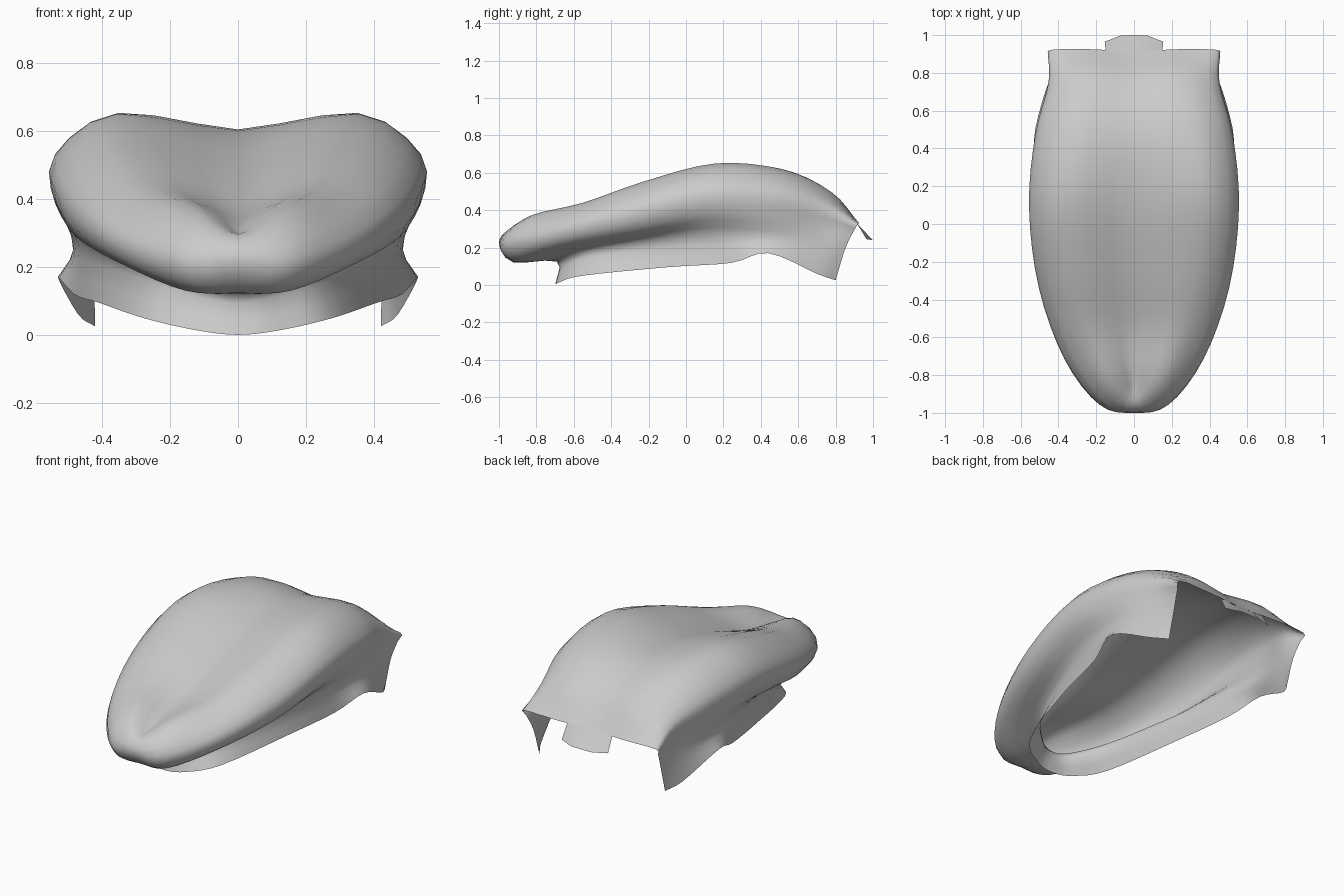
import bpy, bmesh
from mathutils import Vector

if "Cube" in bpy.data.objects:
    bpy.data.objects.remove(bpy.data.objects["Cube"])

# Lengthwise rails of the right half, each running from the back edge to the tip
spine = [(0, .91, .33), (0, .73, .505), (0, .47, .60), (0, .12, .575),
         (0, -.25, .475), (0, -.55, .37), (0, -.75, .325), (0, -.86, .30)]
crest = [(.22, .925, .33), (.26, .78, .495), (.32, .52, .617), (.355, .16, .65),
         (.33, -.22, .555), (.245, -.55, .44), (.14, -.82, .375), (0, -.96, .287)]
edge = [(.44, .922, .33), (.44, .75, .43), (.507, .48, .51), (.54, .10, .525),
        (.495, -.32, .42), (.365, -.70, .313), (.185, -.955, .24), (0, -1, .215)]
under = [(.44, .895, .285), (.44, .74, .32), (.51, .47, .37), (.537, .10, .385),
         (.475, -.32, .287), (.335, -.69, .205), (.155, -.90, .13), (0, -.92, .123)]
neck = [(.425, .85, .19), (.45, .72, .21), (.485, .46, .25), (.455, .14, .265),
        (.365, -.20, .235), (.235, -.51, .185), (.095, -.66, .14), (0, -.69, .125)]
rim = [(.42, .80, .025), (.47, .70, .06), (.53, .44, .17), (.48, .24, .118),
       (.41, -.10, .095), (.28, -.55, .05), (.13, -.675, .015), (0, -.70, 0)]


def spline(points, steps, mirrored_end=False):
    """Smooth curve through the points; a mirrored end runs smoothly over x = 0."""
    p = [Vector(v) for v in points]
    first = p[0] * 2 - p[1]
    last = p[-1] * 2 - p[-2]
    if mirrored_end:
        last = Vector((-p[-2].x, p[-2].y, p[-2].z))
    p = [first] + p + [last]
    out = []
    for a, b, c, d in zip(p, p[1:], p[2:], p[3:]):
        for i in range(steps):
            t = i / steps
            out.append((b * 2 + (c - a) * t + (a * 2 - b * 5 + c * 4 - d) * t * t
                        + (b * 3 - a - c * 3 + d) * t ** 3) / 2)
    return out + [p[-2]]


def mirrored_surface(name, rows):
    """Grid surface from rows of points, mirrored across x and smoothed."""
    bm = bmesh.new()
    grid = [[bm.verts.new(v) for v in row] for row in rows]
    for r, s in zip(grid, grid[1:]):
        for i in range(len(r) - 1):
            bm.faces.new((r[i], s[i], s[i + 1], r[i + 1]))
    geom = bm.verts[:] + bm.edges[:] + bm.faces[:]
    bmesh.ops.mirror(bm, geom=geom, axis='X', merge_dist=0.0005)
    bmesh.ops.remove_doubles(bm, verts=bm.verts[:], dist=0.0005)
    bmesh.ops.recalc_face_normals(bm, faces=bm.faces[:])
    if sum(f.normal.z * f.calc_area() for f in bm.faces) < 0:
        bmesh.ops.reverse_faces(bm, faces=bm.faces[:])
    for f in bm.faces:
        f.smooth = True
    mesh = bpy.data.meshes.new(name)
    bm.to_mesh(mesh)
    bm.free()
    obj = bpy.data.objects.new(name, mesh)
    bpy.context.collection.objects.link(obj)
    return obj


# Tongue body: loft across the rails, from the groove round to the lower rim
rails = [spline(r, 4, True) for r in (spine, crest, edge, under, neck, rim)]
sections = [spline(station, 3) for station in zip(*rails)]
mirrored_surface("tongue", sections)

# Small tab hanging from the middle of the back edge
mirrored_surface("root_tab", [
    [(0, .91, .33), (.07, .912, .332), (.15, .916, .333)],
    [(0, 1, .24), (.07, .998, .24), (.155, .965, .245)],
])
